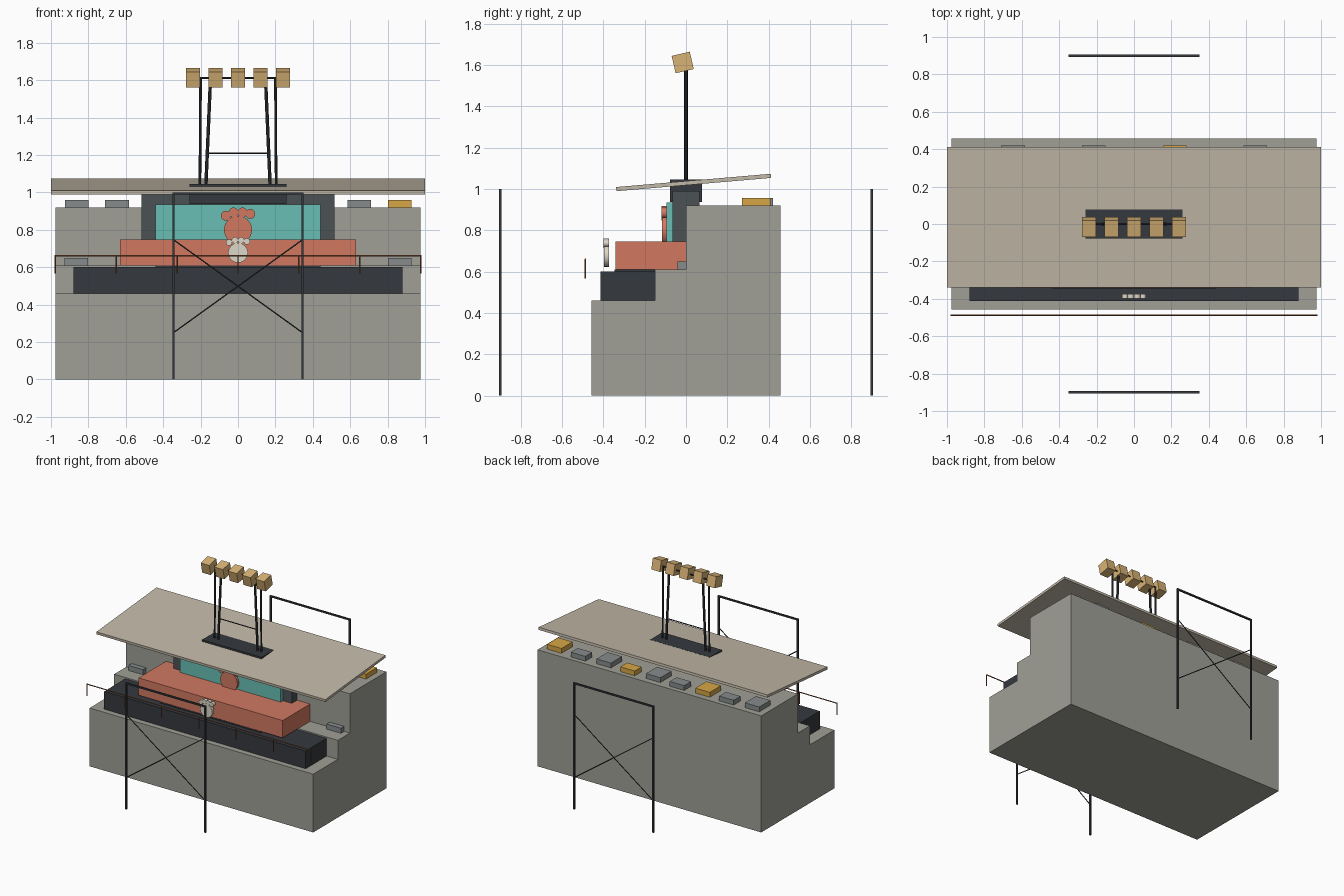
import bpy
import math
from mathutils import Vector

if "Cube" in bpy.data.objects:
    bpy.data.objects.remove(bpy.data.objects["Cube"])


def material(name, rgb):
    m = bpy.data.materials.new(name)
    m.diffuse_color = (*rgb, 1)
    m.use_nodes = True
    m.node_tree.nodes["Principled BSDF"].inputs["Base Color"].default_value = m.diffuse_color
    return m


STONE = material("stone", (0.35, 0.35, 0.31))
DARK = material("dark", (0.035, 0.04, 0.047))
SLATE = material("slate", (0.07, 0.085, 0.09))
CORAL = material("coral", (0.64, 0.19, 0.12))
TEAL = material("teal", (0.14, 0.52, 0.46))
ROOF = material("roof_tan", (0.54, 0.48, 0.39))
GOLD = material("gold", (0.68, 0.38, 0.06))
GREY = material("grey", (0.24, 0.26, 0.26))
LAMP = material("lamp_tan", (0.69, 0.45, 0.18))
RUST = material("rust", (0.3, 0.1, 0.04))
CREAM = material("cream", (0.72, 0.68, 0.57))


def mesh_object(name, verts, faces, mat):
    me = bpy.data.meshes.new(name)
    me.from_pydata(verts, [], faces)
    me.materials.append(mat)
    ob = bpy.data.objects.new(name, me)
    bpy.context.collection.objects.link(ob)
    return ob


def box(name, x, y, z, mat, tilt=0):
    """Box from (min, max) ranges, optionally tilted about x around its centre."""
    c = [(r[0] + r[1]) / 2 for r in (x, y, z)]
    h = [(r[1] - r[0]) / 2 for r in (x, y, z)]
    verts = [(i * h[0], j * h[1], k * h[2])
             for i in (-1, 1) for j in (-1, 1) for k in (-1, 1)]
    faces = [(0, 1, 3, 2), (4, 6, 7, 5), (0, 4, 5, 1),
             (2, 3, 7, 6), (0, 2, 6, 4), (1, 5, 7, 3)]
    ob = mesh_object(name, verts, faces, mat)
    ob.location = c
    ob.rotation_euler.x = math.radians(tilt)
    return ob


def rod(name, a, b, r, mat, sides=8):
    a, b = Vector(a), Vector(b)
    bpy.ops.mesh.primitive_cylinder_add(vertices=sides, radius=r, depth=(b - a).length,
                                        location=(a + b) / 2)
    ob = bpy.context.object
    ob.name = name
    ob.rotation_euler = (b - a).to_track_quat('Z', 'Y').to_euler()
    ob.data.materials.append(mat)
    return ob


def disc(name, x, z, r, y0, y1, mat):
    rod(name, (x, y0, z), (x, y1, z), r, mat, 24)
    bpy.ops.object.shade_smooth_by_angle()


# Stepped building body, extruded from its side profile
profile = [(-0.457, 0), (0.457, 0), (0.457, 0.92), (0, 0.92),
           (0, 0.61), (-0.15, 0.61), (-0.15, 0.46), (-0.457, 0.46)]
n = len(profile)
W = 0.977
mesh_object("stepped_body",
            [(-W, y, z) for y, z in profile] + [(W, y, z) for y, z in profile],
            [tuple(reversed(range(n))), tuple(range(n, 2 * n))] +
            [(i, (i + 1) % n, n + (i + 1) % n, n + i) for i in range(n)], STONE)

# Front terraces
box("lower_counter", (-0.88, 0.88), (-0.413, -0.15), (0.46, 0.60), DARK)
box("counter_strip", (-0.44, 0.44), (-0.345, -0.15), (0.60, 0.61), DARK)
box("stage", (-0.63, 0.63), (-0.342, 0), (0.61, 0.747), CORAL)

# Screen wall under the roof
box("screen_frame", (-0.517, 0.517), (-0.066, 0.066), (0.747, 0.99), SLATE)
box("screen", (-0.44, 0.44), (-0.095, -0.066), (0.747, 0.935), TEAL)
box("tower_base", (-0.26, 0.26), (-0.077, 0.077), (0.938, 1.046), DARK)

# Tilted roof
box("roof", (-1, 1), (-0.339, 0.413), (1.022, 1.042), ROOF, 4.9)

# Rooftop units along the back, alternately deep and shallow
for i in range(9):
    x = 0.865 - i * 0.216
    y = (0.27, 0.408) if i % 2 == 0 else (0.335, 0.42)
    box("rooftop_unit", (x - 0.063, x + 0.063), y, (0.92, 0.958),
        GOLD if i % 3 == 0 else GREY)

# Small units on the middle step
for s in (-1, 1):
    box("step_unit", (s * 0.865 - 0.063, s * 0.865 + 0.063), (-0.04, 0), (0.61, 0.65), GREY)

# Lamp tower
for s in (-1, 1):
    rod("outer_tower_leg", (s * 0.204, 0, 1.03), (s * 0.2, 0, 1.61), 0.007, DARK)
    rod("inner_tower_leg", (s * 0.172, 0, 1.03), (s * 0.147, 0, 1.61), 0.009, DARK)
rod("tower_mid_bar", (-0.17, 0, 1.21), (0.17, 0, 1.21), 0.004, DARK)
rod("tower_top_bar", (-0.24, 0, 1.612), (0.24, 0, 1.612), 0.005, DARK)
for i in range(-2, 3):
    x = i * 0.12
    box("lamp", (x - 0.037, x + 0.037), (-0.061, 0.029), (1.57, 1.656), LAMP, 13)

# Free-standing braced frames at front and back
for y in (-0.9, 0.9):
    for s in (-1, 1):
        box("frame_post", (s * 0.345 - 0.006, s * 0.345 + 0.006),
            (y - 0.006, y + 0.006), (0, 1), DARK)
        rod("frame_brace", (-s * 0.345, y, 0.25), (s * 0.345, y, 0.747), 0.0035, DARK)
    box("frame_top_bar", (-0.351, 0.351), (y - 0.006, y + 0.006), (0.988, 1.0), DARK)

# Front railing
rod("rail", (-0.98, -0.487, 0.66), (0.98, -0.487, 0.66), 0.004, RUST)
for i in range(-3, 4):
    rod("rail_post", (i * 0.326, -0.487, 0.567), (i * 0.326, -0.487, 0.66), 0.004, RUST)

# Paw shaped ornaments: one pad and four toes each
disc("large_paw_pad", 0, 0.80, 0.075, -0.115, -0.095, CORAL)
for x, z in ((-0.066, 0.875), (-0.024, 0.893), (0.024, 0.893), (0.066, 0.885)):
    disc("large_paw_toe", x, z, 0.026, -0.118, -0.095, CORAL)
disc("small_paw_pad", 0, 0.677, 0.053, -0.397, -0.373, CREAM)
for x, z in ((-0.048, 0.732), (-0.017, 0.744), (0.017, 0.744), (0.048, 0.738)):
    disc("small_paw_toe", x, z, 0.017, -0.399, -0.373, CREAM)
